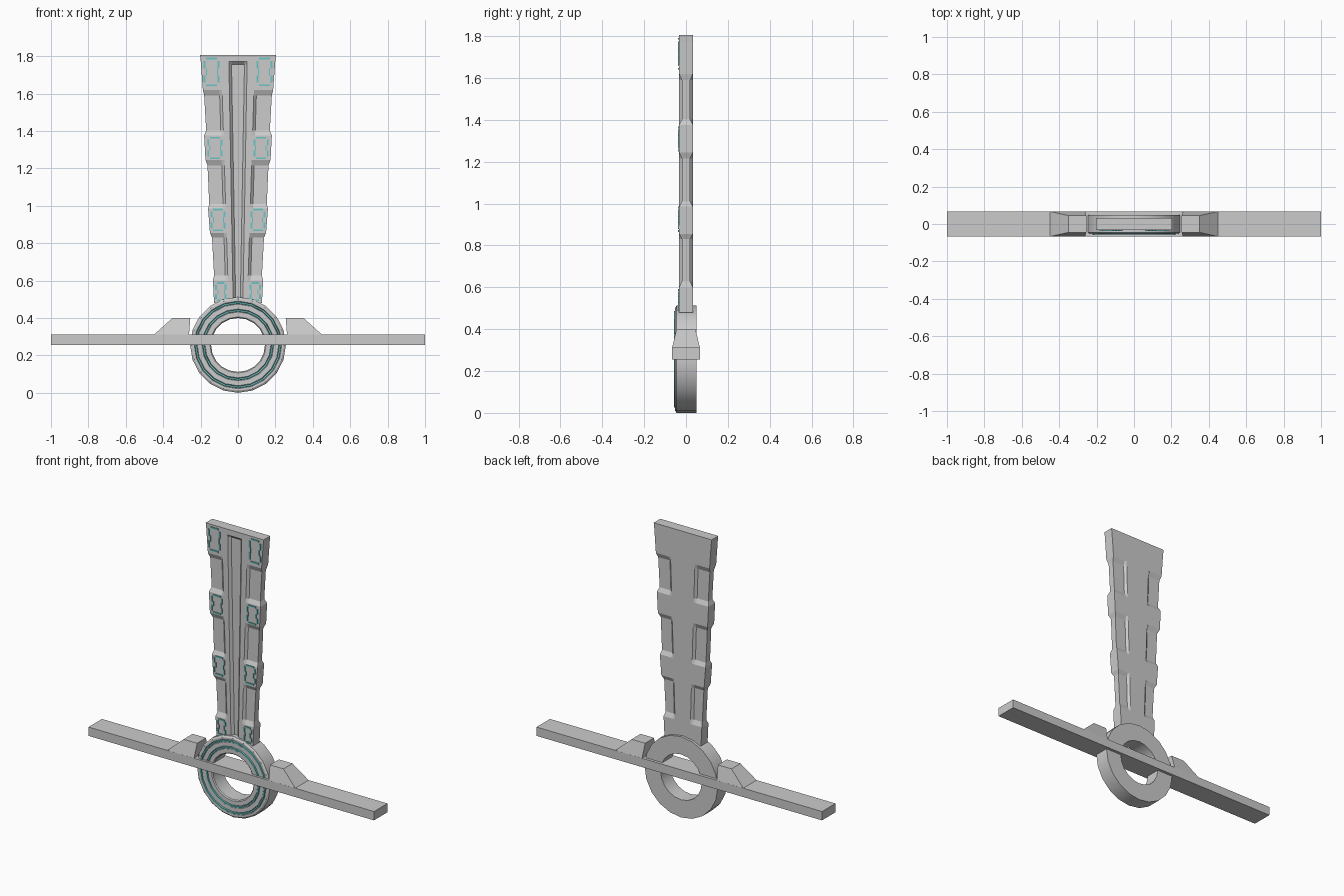
import bpy, bmesh, math

if "Cube" in bpy.data.objects:
    bpy.data.objects.remove(bpy.data.objects["Cube"])

teal = bpy.data.materials.new("teal_glow")
teal.diffuse_color = (0.15, 0.55, 0.55, 1)
teal.use_nodes = True
teal.node_tree.nodes["Principled BSDF"].inputs["Base Color"].default_value = teal.diffuse_color


def make(name, verts, faces, mat=None, smooth=False):
    me = bpy.data.meshes.new(name)
    me.from_pydata(verts, [], faces)
    bm = bmesh.new()
    bm.from_mesh(me)
    bmesh.ops.remove_doubles(bm, verts=bm.verts, dist=1e-5)
    bmesh.ops.recalc_face_normals(bm, faces=bm.faces)
    bm.to_mesh(me)
    bm.free()
    ob = bpy.data.objects.new(name, me)
    bpy.context.collection.objects.link(ob)
    if mat:
        me.materials.append(mat)
    if smooth:
        bpy.ops.object.select_all(action='DESELECT')
        ob.select_set(True)
        bpy.context.view_layer.objects.active = ob
        bpy.ops.object.shade_smooth_by_angle(angle=math.radians(30))
    return ob


BOX = [(0, 1, 2, 3), (4, 5, 6, 7), (0, 1, 5, 4), (1, 2, 6, 5), (2, 3, 7, 6), (3, 0, 4, 7)]


def box(x0, x1, y0, y1, z0, z1):
    return [(x, y, z) for z in (z0, z1) for x, y in ((x0, y0), (x1, y0), (x1, y1), (x0, y1))]


def lathe(name, profile, segs, cz, mat=None):
    """Closed (radius, y) profile turned around the y axis."""
    n = len(profile)
    verts = [(r * math.sin(2 * math.pi * i / segs), y, cz + r * math.cos(2 * math.pi * i / segs))
             for i in range(segs) for r, y in profile]
    faces = [(i * n + j, i * n + (j + 1) % n, (i + 1) % segs * n + (j + 1) % n, (i + 1) % segs * n + j)
             for i in range(segs) for j in range(n)]
    return make(name, verts, faces, mat, True)


# Crossbar
make("crossbar", box(-1, 1, -0.067, 0.067, 0.256, 0.312), BOX)

# Sloped shoulders on the crossbar
for side, s in (("left", -1), ("right", 1)):
    low = [(0.262, -0.067), (0.45, -0.067), (0.45, 0.067), (0.262, 0.067)]
    top = [(0.255, -0.045), (0.35, -0.045), (0.35, 0.045), (0.255, 0.045)]
    make(side + "_shoulder", [(s * x, y, 0.31) for x, y in low] + [(s * x, y, 0.4) for x, y in top], BOX)

# Ring with two raised bands on its front, each edged in teal
CZ = 0.256
lathe("ring", [(0.256, 0.049), (0.256, -0.045), (0.246, -0.052), (0.234, -0.052), (0.23, -0.046),
               (0.222, -0.046), (0.218, -0.052), (0.192, -0.052), (0.188, -0.046), (0.18, -0.046),
               (0.176, -0.052), (0.15, -0.052), (0.144, -0.046), (0.144, 0.049)], 20, CZ)
for name, r in (("outer_glow_band", 0.226), ("inner_glow_band", 0.184)):
    lathe(name, [(r + 0.006, -0.045), (r + 0.004, -0.057), (r - 0.004, -0.057), (r - 0.006, -0.045)],
          20, CZ, teal)

# Blade: cross-sections lofted upward, (z, half width, half thickness of the edge)
T, R = 0.033, 0.02
stations = [(0.48, 0.128, T), (0.60, 0.134, T), (0.628, 0.128, R), (0.83, 0.139, R),
            (0.855, 0.15, T), (0.985, 0.16, T), (1.01, 0.154, R), (1.216, 0.163, R),
            (1.245, 0.174, T), (1.376, 0.181, T), (1.402, 0.17, R), (1.59, 0.181, R),
            (1.62, 0.188, T), (1.755, 0.198, T), (1.77, 0.199, T), (1.806, 0.203, T)]
verts, faces = [], []
for z, e, t in stations:
    f = (z - 0.48) / 1.3
    groove = 0.026 + 0.023 * f
    spine = 0.05 + 0.04 * f
    floor = T if z > 1.76 else 0.018
    half = [(groove - 0.014, floor), (groove, T), (spine, T), (spine + 0.014, t), (e, t)]
    back = [(e, t), (spine + 0.014, t), (spine, T)]
    loop = [(x, -y) for x, y in half] + back
    loop += [(-x, y) for x, y in reversed(loop)]
    verts += [(x, y, z) for x, y in loop]
n = len(loop)
for k in range(len(stations) - 1):
    for j in range(n):
        a, b = k * n + j, k * n + (j + 1) % n
        faces.append((a, b, b + n, a + n))
faces += [tuple(range(n)), tuple(range(len(verts) - n, len(verts)))]
make("blade", verts, faces)

# Broken teal frames on the blade blocks: (x inner, x outer, z low, z high)
panels = [(0.062, 0.122, 0.49, 0.592), (0.068, 0.146, 0.865, 0.985),
          (0.084, 0.163, 1.25, 1.368), (0.1, 0.184, 1.64, 1.792)]
w = 0.009
for i, (x0, x1, z0, z1) in enumerate(panels):
    dx, dz = x1 - x0, z1 - z0
    bars = [(x0 + 0.16 * dx, x1 - 0.16 * dx, z1 - w, z1), (x0 + 0.16 * dx, x1 - 0.16 * dx, z0, z0 + w)]
    for xa in (x0, x1 - w):
        bars += [(xa, xa + w, z0 + 0.12 * dz, z0 + 0.38 * dz),
                 (xa, xa + w, z1 - 0.38 * dz, z1 - 0.12 * dz)]
    for xa in (x0 + 0.008, x1 - w - 0.008):
        bars.append((xa, xa + w * 0.6, z0 + 0.38 * dz, z1 - 0.38 * dz))
    for side, s in (("left", -1), ("right", 1)):
        v, fc = [], []
        for a, b, c, d in bars:
            o = len(v)
            v += [(s * x, y, z) for x, y, z in box(a, b, -0.038, -0.03, c, d)]
            fc += [tuple(o + q for q in face) for face in BOX]
        make(f"{side}_glow_frame_{i + 1}", v, fc, teal)
